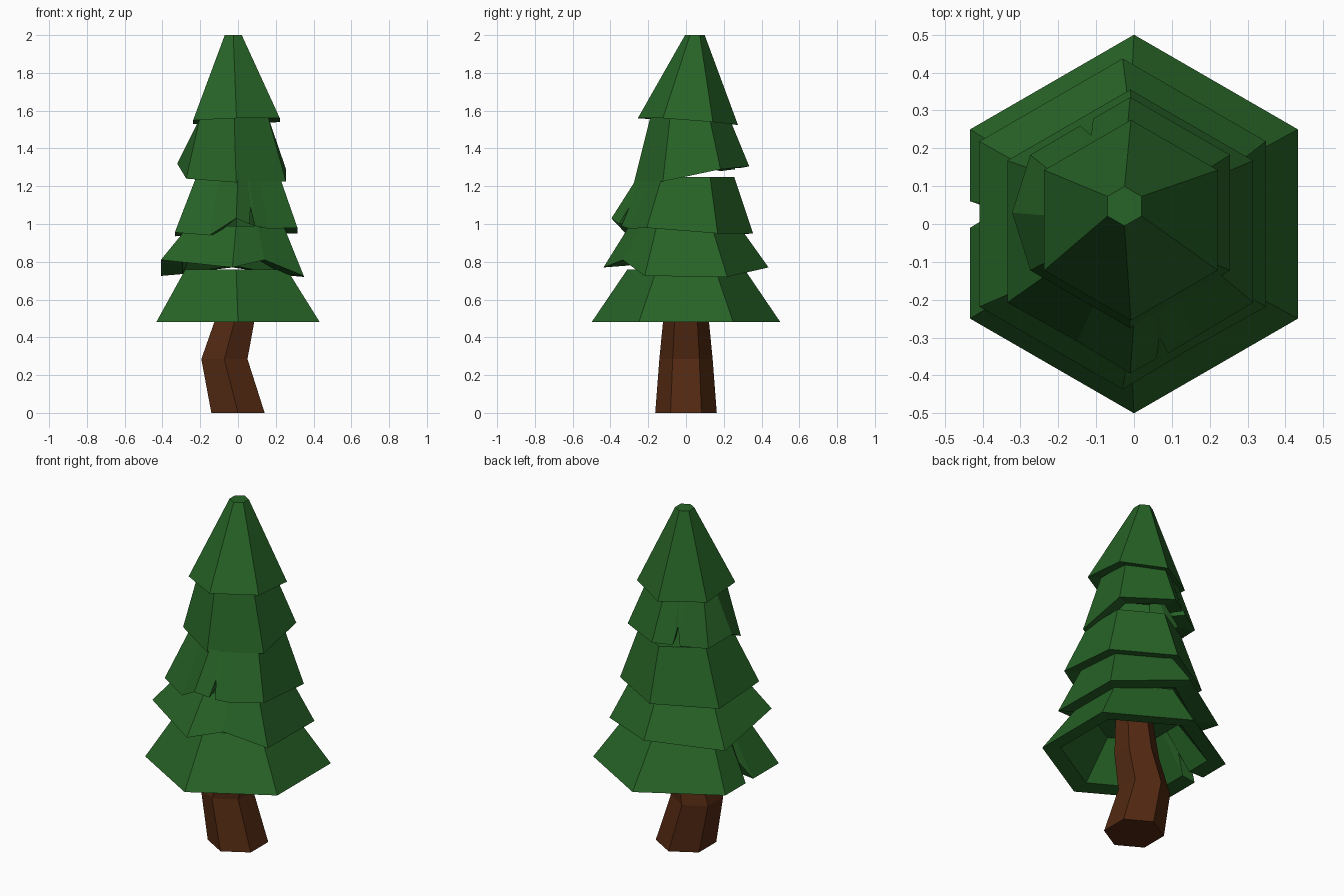
import bpy, math
from mathutils import Vector

if "Cube" in bpy.data.objects:
    bpy.data.objects.remove(bpy.data.objects["Cube"])


def material(name, rgb):
    m = bpy.data.materials.new(name)
    m.diffuse_color = (*rgb, 1)
    m.use_nodes = True
    m.node_tree.nodes["Principled BSDF"].inputs["Base Color"].default_value = m.diffuse_color
    return m


def make(name, rings, mat):
    """Skin a stack of equal-length rings, closing both ends."""
    n = len(rings[0])
    verts = [v for r in rings for v in r]
    faces = [[k * n + i, k * n + (i + 1) % n, (k + 1) * n + (i + 1) % n, (k + 1) * n + i]
             for k in range(len(rings) - 1) for i in range(n)]
    faces.append(list(range(n))[::-1])
    faces.append([(len(rings) - 1) * n + i for i in range(n)])
    me = bpy.data.meshes.new(name)
    me.from_pydata(verts, [], faces)
    me.materials.append(mat)
    ob = bpy.data.objects.new(name, me)
    bpy.context.collection.objects.link(ob)


def hexagon(cx, cy, r, z):
    """Corners in the order front, front right, back right, back, back left, front left."""
    return [Vector((cx + r * math.cos(math.radians(60 * k - 90)),
                    cy + r * math.sin(math.radians(60 * k - 90)), z)) for k in range(6)]


def along(corners, u):
    i = int(u)
    return corners[i].lerp(corners[(i + 1) % 6], u - i)


def tier(name, base, heights, top, extras=(), rim=0.7):
    """Hollow skirt; extras are (edge position, x, y, z) points for bends and notches."""
    cx, cy, r = base
    hem = [(k, Vector((c.x, c.y, heights[k]))) for k, c in enumerate(hexagon(cx, cy, r, 0))]
    hem = sorted(hem + [(e[0], Vector(e[1:])) for e in extras], key=lambda p: p[0])
    outer = [p for _, p in hem]
    lip = [Vector((cx + (p.x - cx) * rim, cy + (p.y - cy) * rim, p.z + 0.01)) for p in outer]
    crown = hexagon(*top)
    roof = hexagon(top[0], top[1], top[2] * 0.75, top[3] - 0.06)
    make(name, [[along(roof, u) for u, _ in hem], lip, outer,
                [along(crown, u) for u, _ in hem]], leaf)


leaf = material("leaf_green", (0.02, 0.125, 0.02))
bark = material("bark_brown", (0.085, 0.022, 0.006))

# Bent trunk
make("trunk", [hexagon(0, 0, 0.163, 0), hexagon(-0.072, 0, 0.141, 0.285),
               hexagon(-0.02, 0, 0.122, 0.48), hexagon(0, 0, 0.1, 0.72)], bark)

# Branch tiers, bottom to top
tier("bottom_tier", (0, 0, 0.5), [0.48] * 6, (-0.01, 0, 0.31, 0.76),
     [(4.38, -0.433, 0.06, 0.48), (4.43, -0.36, 0.035, 0.585), (4.52, -0.433, -0.01, 0.48)], 0.8)
tier("second_tier", (-0.03, 0, 0.437), [0.77, 0.725, 0.72, 0.77, 0.725, 0.81],
     (-0.01, -0.01, 0.29, 0.99), [(0.45, 0.14, -0.335, 0.81)])
tier("third_tier", (-0.01, -0.02, 0.375), [1.03, 0.98, 0.95, 0.95, 0.935, 0.955],
     (0, 0, 0.255, 1.25),
     [(0.19, 0.06, -0.355, 1.0), (0.21, 0.067, -0.30, 1.09), (0.28, 0.09, -0.342, 0.99),
      (0.52, 0.16, -0.30, 0.975), (5.55, -0.15, -0.31, 0.94)])
tier("fourth_tier", (-0.01, 0.03, 0.305), [1.22, 1.225, 1.29, 1.305, 1.28, 1.24],
     (-0.02, 0.02, 0.21, 1.56),
     [(3.37, -0.108, 0.278, 1.295), (3.39, -0.113, 0.235, 1.39), (3.5, -0.142, 0.26, 1.29),
      (4.5, -0.322, 0.03, 1.32)])
tier("top_tier", (-0.008, 0.01, 0.265), [1.56, 1.56, 1.54, 1.525, 1.53, 1.55],
     (-0.025, 0.047, 0.052, 2.0))
